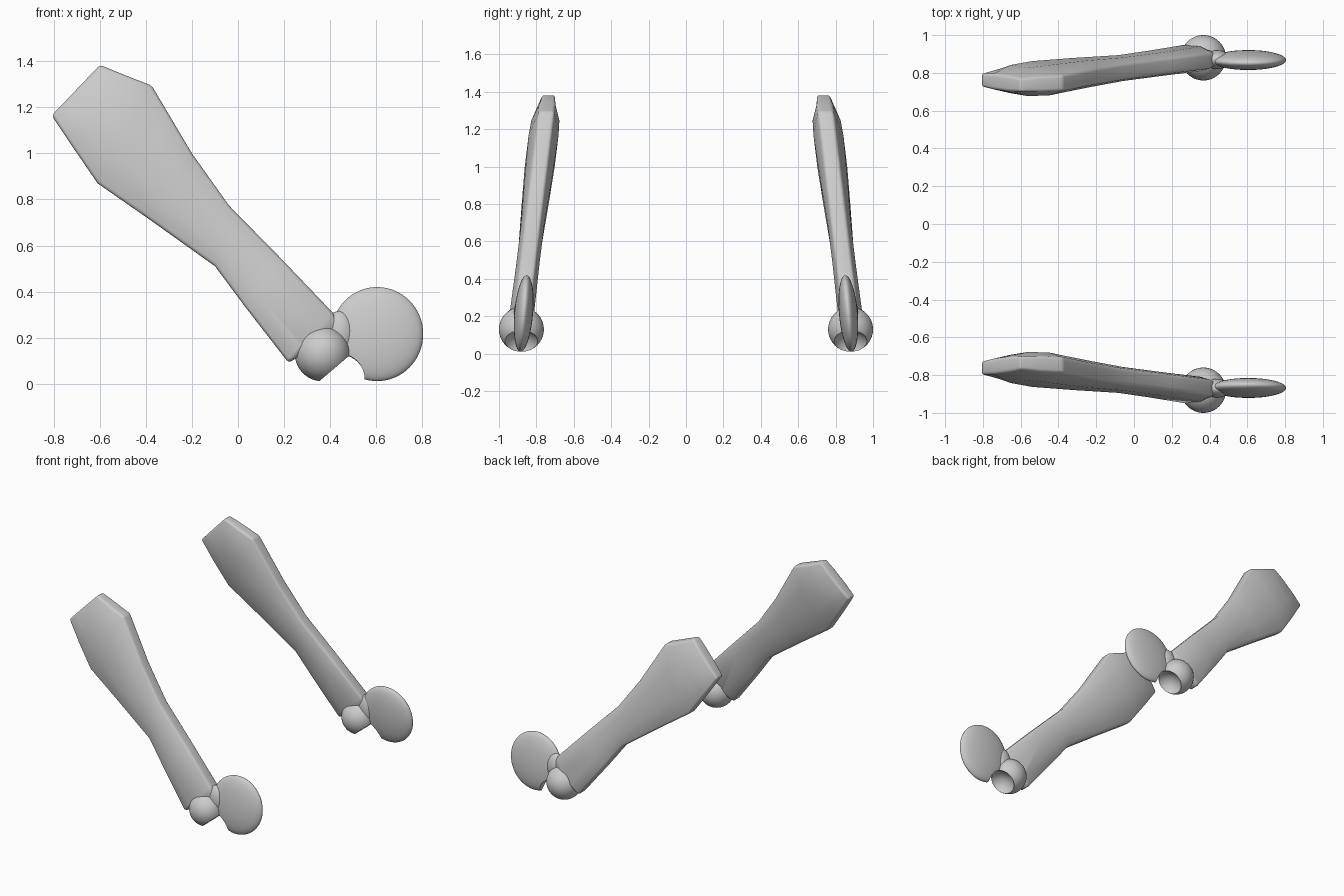
import bpy
import bmesh
import math
from mathutils import Matrix, Vector

cube = bpy.data.objects.get("Cube")
if cube:
    bpy.data.objects.remove(cube)

GREY = (0.6, 0.6, 0.6, 1)
grey = bpy.data.materials.new("plain grey")
grey.use_nodes = True
grey.diffuse_color = GREY
grey.node_tree.nodes["Principled BSDF"].inputs["Base Color"].default_value = GREY


def make_object(name, bm):
    bmesh.ops.recalc_face_normals(bm, faces=bm.faces)
    mesh = bpy.data.meshes.new(name)
    bm.to_mesh(mesh)
    bm.free()
    mesh.materials.append(grey)
    obj = bpy.data.objects.new(name, mesh)
    bpy.context.collection.objects.link(obj)
    return obj


def activate(obj):
    bpy.ops.object.select_all(action="DESELECT")
    obj.select_set(True)
    bpy.context.view_layer.objects.active = obj


def smooth(obj, angle):
    activate(obj)
    bpy.ops.object.shade_smooth_by_angle(angle=math.radians(angle))


def ellipsoid(name, centre, radii, tilt=0):
    bm = bmesh.new()
    matrix = (Matrix.Translation(centre) @ Matrix.Rotation(tilt, 4, "X")
              @ Matrix.Diagonal((*radii, 1)))
    bmesh.ops.create_uvsphere(bm, u_segments=48, v_segments=32, radius=1, matrix=matrix)
    return make_object(name, bm)


# Arm stations: upper x, z, lower x, z, half thickness at edge and middle
STATIONS = [
    (-0.60, 1.385, -0.81, 1.165, 0.035, 0.04),
    (-0.49, 1.34, -0.72, 1.03, 0.04, 0.075),
    (-0.375, 1.295, -0.61, 0.87, 0.04, 0.08),
    (-0.20, 1.0, -0.38, 0.71, 0.04, 0.072),
    (-0.04, 0.775, -0.10, 0.51, 0.04, 0.062),
    (0.20, 0.53, 0.03, 0.335, 0.04, 0.062),
    (0.41, 0.31, 0.22, 0.09, 0.04, 0.065),
    (0.44, 0.25, 0.27, 0.12, 0.03, 0.045),
]
SECTION = [(0, 1, 4), (0.3, 1, 5), (0.7, 1, 5), (1, 1, 4),
           (1, -1, 4), (0.7, -1, 5), (0.3, -1, 5), (0, -1, 4)]


def arm(name, side):
    bm = bmesh.new()
    rings = []
    for st in STATIONS:
        ring = []
        for t, sign, column in SECTION:
            x = st[0] + (st[2] - st[0]) * t
            z = st[1] + (st[3] - st[1]) * t
            lean = 0.735 + (1.385 - z) * 0.122
            ring.append(bm.verts.new((x, side * (lean + sign * st[column]), z)))
        rings.append(ring)
    for a, b in zip(rings, rings[1:]):
        for i in range(len(a)):
            j = (i + 1) % len(a)
            bm.faces.new((a[i], a[j], b[j], b[i]))
    bm.faces.new(rings[0])
    bm.faces.new(rings[-1])
    obj = make_object(name, bm)
    bevel = obj.modifiers.new("soft edges", "BEVEL")
    bevel.width = 0.014
    bevel.segments = 3
    bevel.limit_method = "ANGLE"
    bevel.angle_limit = math.radians(35)
    activate(obj)
    bpy.ops.object.modifier_apply(modifier=bevel.name)
    smooth(obj, 60)


def scoop(obj, cutter):
    cut = obj.modifiers.new("scoop", "BOOLEAN")
    cut.operation = "DIFFERENCE"
    cut.solver = "EXACT"
    cut.object = cutter
    activate(obj)
    bpy.ops.object.modifier_apply(modifier=cut.name)
    smooth(obj, 40)


for label, side in (("front", -1), ("back", 1)):
    arm(label + "_arm", side)
    # Ball joint and thin disc share one round hollow
    ball = ellipsoid(label + "_ball_joint", Vector((0.367, side * 0.88, 0.13)),
                     (0.12, 0.12, 0.12))
    disc = ellipsoid(label + "_disc", Vector((0.605, side * 0.868, 0.215)),
                     (0.2, 0.05, 0.205), side * 0.085)
    cutter = ellipsoid("hollow_cutter", Vector((0.452, side * 0.88, 0.03)),
                       (0.1, 0.1, 0.1))
    cutter.hide_render = True
    # Small web joining disc to arm
    ellipsoid_web = ellipsoid(label + "_web", Vector((0.44, side * 0.87, 0.215)),
                              (0.07, 0.05, 0.1))
    for part in (ball, disc, ellipsoid_web):
        scoop(part, cutter)
    bpy.data.objects.remove(cutter)
